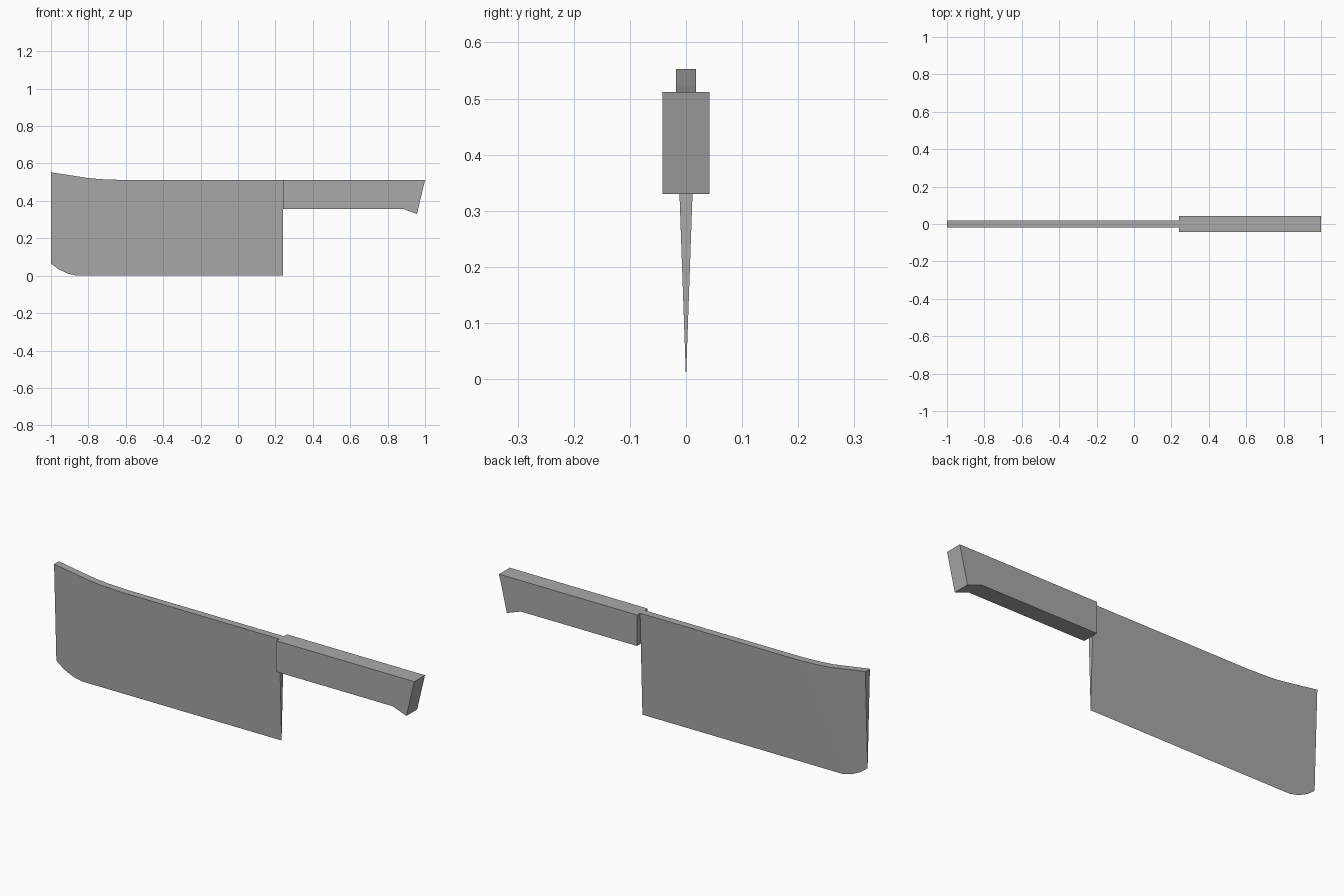
import bpy
import bmesh

if "Cube" in bpy.data.objects:
    bpy.data.objects.remove(bpy.data.objects["Cube"], do_unlink=True)

SPINE_HALF = 0.018
HANDLE_HALF = 0.042

grey = bpy.data.materials.new("plain_grey")
grey.use_nodes = True
colour = (0.4, 0.4, 0.4, 1)
grey.diffuse_color = colour
grey.node_tree.nodes["Principled BSDF"].inputs["Base Color"].default_value = colour


def finish(name, bm):
    """Turn the bmesh into a named grey object with outward normals."""
    bmesh.ops.recalc_face_normals(bm, faces=bm.faces)
    mesh = bpy.data.meshes.new(name)
    bm.to_mesh(mesh)
    bm.free()
    mesh.materials.append(grey)
    obj = bpy.data.objects.new(name, mesh)
    bpy.context.collection.objects.link(obj)
    return obj


# Blade: wedge sections from heel to tip, flat spine above a sharp edge
spine = [(0.24, 0.512), (-0.62, 0.512), (-0.73, 0.516), (-0.8, 0.522), (-1, 0.553)]
edge = [(0.24, 0), (-0.86, 0), (-0.91, 0.011), (-0.96, 0.035), (-1, 0.065)]
bm = bmesh.new()
sections = []
for (sx, sz), (ex, ez) in zip(spine, edge):
    sections.append([
        bm.verts.new((sx, -SPINE_HALF, sz)),
        bm.verts.new((sx, SPINE_HALF, sz)),
        bm.verts.new((ex, 0, ez)),
    ])
for a, b in zip(sections, sections[1:]):
    for i in range(3):
        j = (i + 1) % 3
        bm.faces.new((a[i], a[j], b[j], b[i]))
bm.faces.new(sections[0])
bm.faces.new(sections[-1])
finish("blade", bm)

# Handle: side profile with a flared butt, extruded across its thickness
profile = [(0.24, 0.512), (0.24, 0.358), (0.88, 0.358), (0.957, 0.33), (1, 0.512)]
bm = bmesh.new()
side = bm.faces.new([bm.verts.new((x, -HANDLE_HALF, z)) for x, z in profile])
grown = bmesh.ops.extrude_face_region(bm, geom=[side], use_keep_orig=True)
moved = [v for v in grown["geom"] if isinstance(v, bmesh.types.BMVert)]
bmesh.ops.translate(bm, verts=moved, vec=(0, 2 * HANDLE_HALF, 0))
finish("handle", bm)
